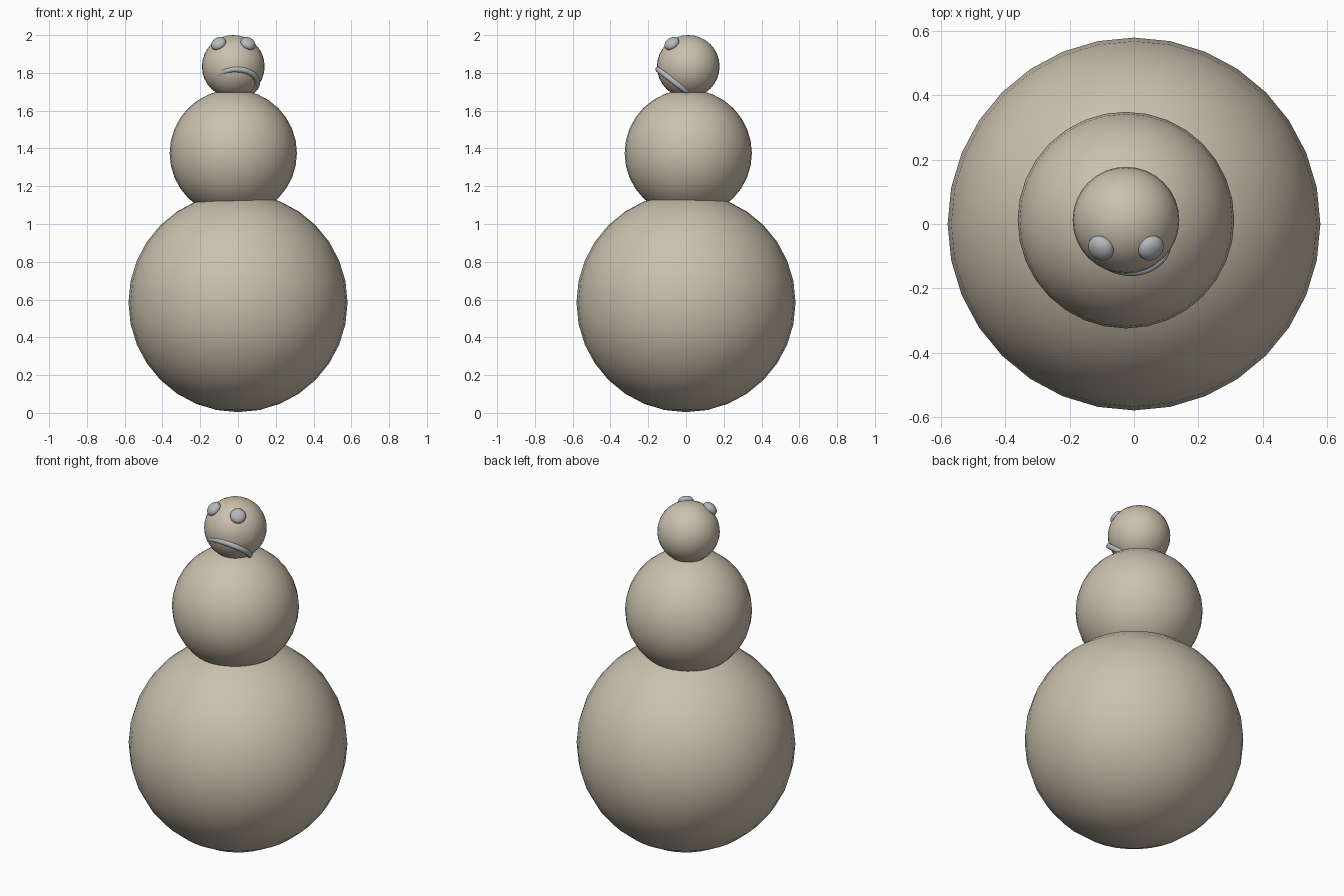
import bpy
from mathutils import Vector

cube = bpy.data.objects.get("Cube")
if cube:
    bpy.data.objects.remove(cube, do_unlink=True)


def make_material(name, rgb):
    mat = bpy.data.materials.new(name)
    mat.use_nodes = True
    mat.diffuse_color = (*rgb, 1)
    mat.node_tree.nodes["Principled BSDF"].inputs["Base Color"].default_value = (*rgb, 1)
    return mat


def finish(name, mat):
    obj = bpy.context.object
    obj.name = name
    obj.data.materials.append(mat)
    bpy.ops.object.shade_smooth()
    return obj


def ball(name, centre, radius, mat):
    bpy.ops.mesh.primitive_uv_sphere_add(segments=32, ring_count=16, radius=radius, location=centre)
    return finish(name, mat)


tan = make_material("warm tan", (0.60, 0.53, 0.42))
grey = make_material("cool grey", (0.47, 0.49, 0.51))

# Three stacked body balls
head_centre = Vector((-0.025, 0.012, 1.834))
ball("base_ball", (0, 0, 0.584), 0.58, tan)
ball("middle_ball", (-0.025, 0.012, 1.375), 0.337, tan)
ball("head_ball", head_centre, 0.166, tan)

# Flattened eyes facing outward from the head
for name, side in (("right_eye", -1), ("left_eye", 1)):
    outward = Vector((side * 0.078, -0.087, 0.121))
    eye = ball(name, head_centre + outward, 0.042, grey)
    eye.scale = (1, 1, 0.66)
    eye.rotation_euler = outward.to_track_quat("Z", "Y").to_euler()

# Tilted ring forming the downturned mouth
axis = Vector((0, -0.617, -0.787))
bpy.ops.mesh.primitive_torus_add(
    major_radius=0.112, minor_radius=0.015, major_segments=48, minor_segments=12,
    location=head_centre + axis * 0.11 + Vector((0.015, -0.003, 0.002)),
    rotation=axis.to_track_quat("Z", "Y").to_euler())
finish("mouth", grey)
